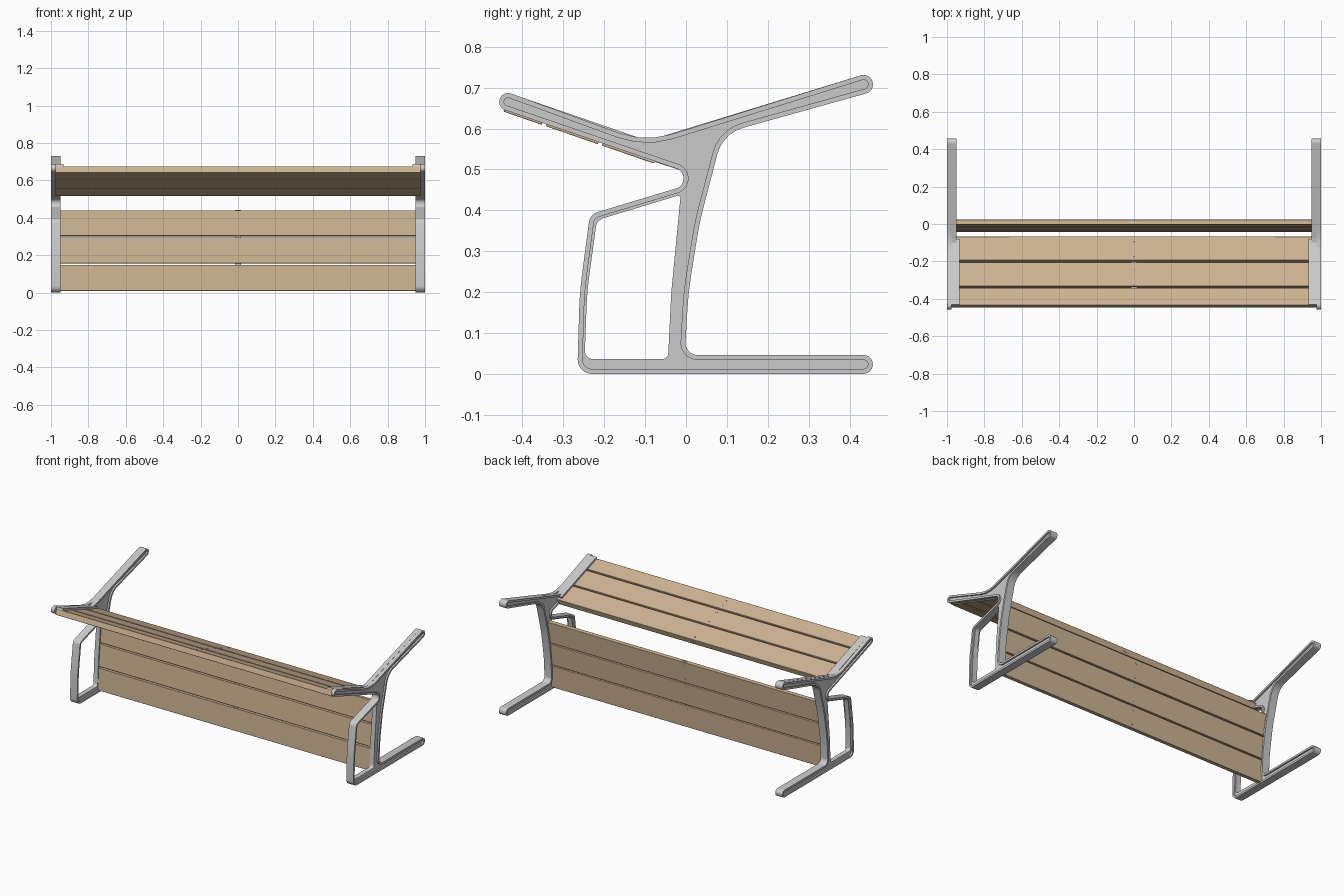
import bpy, bmesh, math
from mathutils import Vector, Matrix
from mathutils.geometry import tessellate_polygon

if "Cube" in bpy.data.objects:
    bpy.data.objects.remove(bpy.data.objects["Cube"])

wood = bpy.data.materials.new("wood")
wood.diffuse_color = (0.62, 0.46, 0.29, 1)
wood.use_nodes = True
wood.node_tree.nodes["Principled BSDF"].inputs["Base Color"].default_value = wood.diffuse_color


def rounded(corners):
    """Closed (y, z, radius) corners -> outline with filleted corners."""
    out, n = [], len(corners)
    for i, (y, z, r) in enumerate(corners):
        p = Vector((y, z))
        a = Vector(corners[i - 1][:2]) - p
        b = Vector(corners[(i + 1) % n][:2]) - p
        limit = 0.49 * min(a.length, b.length)
        a.normalize()
        b.normalize()
        half = a.angle(b) / 2
        t = min(r / math.tan(half), limit)
        r = t * math.tan(half)
        c = p + (a + b).normalized() * (r / math.sin(half))
        start, end = p + a * t - c, p + b * t - c
        turn = math.atan2(start.x * end.y - start.y * end.x, start.dot(end))
        steps = max(3, int(abs(turn) / 0.2))
        for k in range(steps + 1):
            w = turn * k / steps
            out.append(c + Vector((start.x * math.cos(w) - start.y * math.sin(w),
                                   start.x * math.sin(w) + start.y * math.cos(w))))
    return out


def inset(pts, d):
    """Offset a counter-clockwise outline inwards."""
    out = []
    for i, p in enumerate(pts):
        e1 = (p - pts[i - 1]).normalized()
        e2 = (pts[(i + 1) % len(pts)] - p).normalized()
        n1, n2 = Vector((-e1.y, e1.x)), Vector((-e2.y, e2.x))
        m = (n1 + n2).normalized()
        out.append(p + m * d / max(0.5, m.dot(n1)))
    return out


def prism(name, loops, x0, x1, mat=None, bevel=0, mirror=False):
    """Fill (y, z) loops, holes included, and extrude from x0 to x1."""
    bm = bmesh.new()
    pts = [p for loop in loops for p in loop]
    lo = [bm.verts.new((x0, p[0], p[1])) for p in pts]
    hi = [bm.verts.new((x1, p[0], p[1])) for p in pts]
    caps = []
    for tri in tessellate_polygon([[Vector((p[0], p[1], 0)) for p in loop] for loop in loops]):
        for row in (lo, hi):
            caps.append(bm.faces.new([row[i] for i in tri]))
    base = 0
    for loop in loops:
        n = len(loop)
        for i in range(n):
            a, b = base + i, base + (i + 1) % n
            bm.faces.new((lo[a], lo[b], hi[b], hi[a]))
        base += n
    bmesh.ops.recalc_face_normals(bm, faces=bm.faces)
    if len(pts) == 4:
        bmesh.ops.dissolve_limit(bm, angle_limit=0.01, verts=bm.verts, edges=bm.edges)
    me = bpy.data.meshes.new(name)
    bm.to_mesh(me)
    bm.free()
    if mat:
        me.materials.append(mat)
    ob = bpy.data.objects.new(name, me)
    bpy.context.collection.objects.link(ob)
    bpy.ops.object.select_all(action='DESELECT')
    ob.select_set(True)
    bpy.context.view_layer.objects.active = ob
    bpy.ops.object.shade_smooth_by_angle(angle=math.radians(30))
    if bevel:
        mod = ob.modifiers.new("bevel", 'BEVEL')
        mod.width, mod.segments = bevel, 2
    if mirror:
        ob.modifiers.new("mirror", 'MIRROR')
    return ob


def tilted(origin, direction):
    """Map (along, normal) to (y, z) on a sloping line."""
    o, d = Vector(origin), Vector(direction).normalized()
    return lambda s, n: o + d * s + Vector((-d.y, d.x)) * n


def rect(f, s0, s1, n0, n1):
    return [f(s0, n0), f(s1, n0), f(s1, n1), f(s0, n1)]


def bolt(name, f, s, n):
    p, up = f(s, n), f(s, n + 1) - f(s, n)
    rot = Vector((0, up.x, up.y)).to_track_quat('Z', 'Y').to_euler()
    bpy.ops.mesh.primitive_cylinder_add(vertices=12, radius=0.005, depth=0.004,
                                        location=(0, p.x, p.y), rotation=rot)
    bpy.context.object.name = name


seat = tilted((-0.435, 0.665), (0.945, -0.326))

# Side frame outline: foot, post and back arm, then seat arm, then front loop
rear = [(0.457, 0.0, 0.023), (0.457, 0.046, 0.023), (-0.003, 0.046, 0.03),
        (0.006, 0.2, 0.8), (0.033, 0.37, 0.8), (0.09, 0.588, 0.09),
        (0.463, 0.692, 0.023), (0.45, 0.737, 0.023)]
arm = [(-0.1, 0.566, 0.2), (-0.448, 0.693, 0.022), (-0.463, 0.652, 0.022)]
stub = [(-0.075, 0.576, 0.02), (*seat(0.345, 0.02), 0.002), (*seat(0.345, -0.023), 0.002)]
front = [(-0.006, 0.496, 0.024), (-0.006, 0.459, 0.024), (-0.235, 0.39, 0.03),
         (-0.26, 0.2, 0.8), (-0.266, 0.0, 0.035)]
outer = rounded(rear + arm + front)
inner = rounded(rear + stub + front)
opening = rounded([
    (-0.044, 0.036, 0.015), (-0.036, 0.2, 0.8), (-0.013, 0.438, 0.006),
    (-0.218, 0.376, 0.025), (-0.242, 0.2, 0.8), (-0.248, 0.036, 0.02)])

# Frames: full rim outside, rim with shortened seat arm inside, recessed web
prism("frame_outer_rims", [outer, inset(outer, 0.012)], 0.977, 1.0, mirror=True)
prism("frame_inner_rims", [inner, inset(inner, 0.012)], 0.95, 0.977, mirror=True)
prism("frame_outer_webs", [inset(outer, 0.011), opening], 0.977, 0.99, mirror=True)
prism("frame_inner_webs", [inset(inner, 0.011), opening], 0.96, 0.977, mirror=True)
# Ledges covering the slat ends
prism("seat_ledges", [rect(seat, -0.003, 0.368, 0.0095, 0.0215)], 0.933, 0.98, mirror=True)

# Seat slats with centre bolts
for i, (a, b) in enumerate(((-0.003, 0.096), (0.106, 0.241), (0.251, 0.386))):
    prism(f"seat_slat_{i + 1}", [rect(seat, a, b, -0.026, 0.0095)], -0.977, 0.977, wood, 0.002)
    for j, s in enumerate((a + 0.025, b - 0.025)):
        bolt(f"seat_bolt_{i + 1}_{j + 1}", seat, s, 0.0095)
prism("seat_centre_bracket", [rect(seat, 0.01, 0.390, -0.012, -0.006)], -0.015, 0.015)

# Back slats following the curved post, with bolts and bracket pieces
back = (((-0.029, 0.008), (-0.021, 0.148)), ((-0.019, 0.156), (-0.006, 0.294)),
        ((-0.004, 0.302), (0.01, 0.438)))
for i, (p, q) in enumerate(back):
    d = Vector(q) - Vector(p)
    f = tilted(p, d)
    prism(f"back_slat_{i + 1}", [rect(f, 0, d.length, -0.013, 0.013)], -0.962, 0.962, wood, 0.002)
    prism(f"back_bracket_{i + 1}", [rect(f, 0.01, d.length + (0.02 if i < 2 else 0.003), -0.003, 0.003)],
          -0.015, 0.015)
    for j, s in enumerate((0.025, d.length - 0.025)):
        bolt(f"back_bolt_{i + 1}_{j + 1}", f, s, -0.0135)
